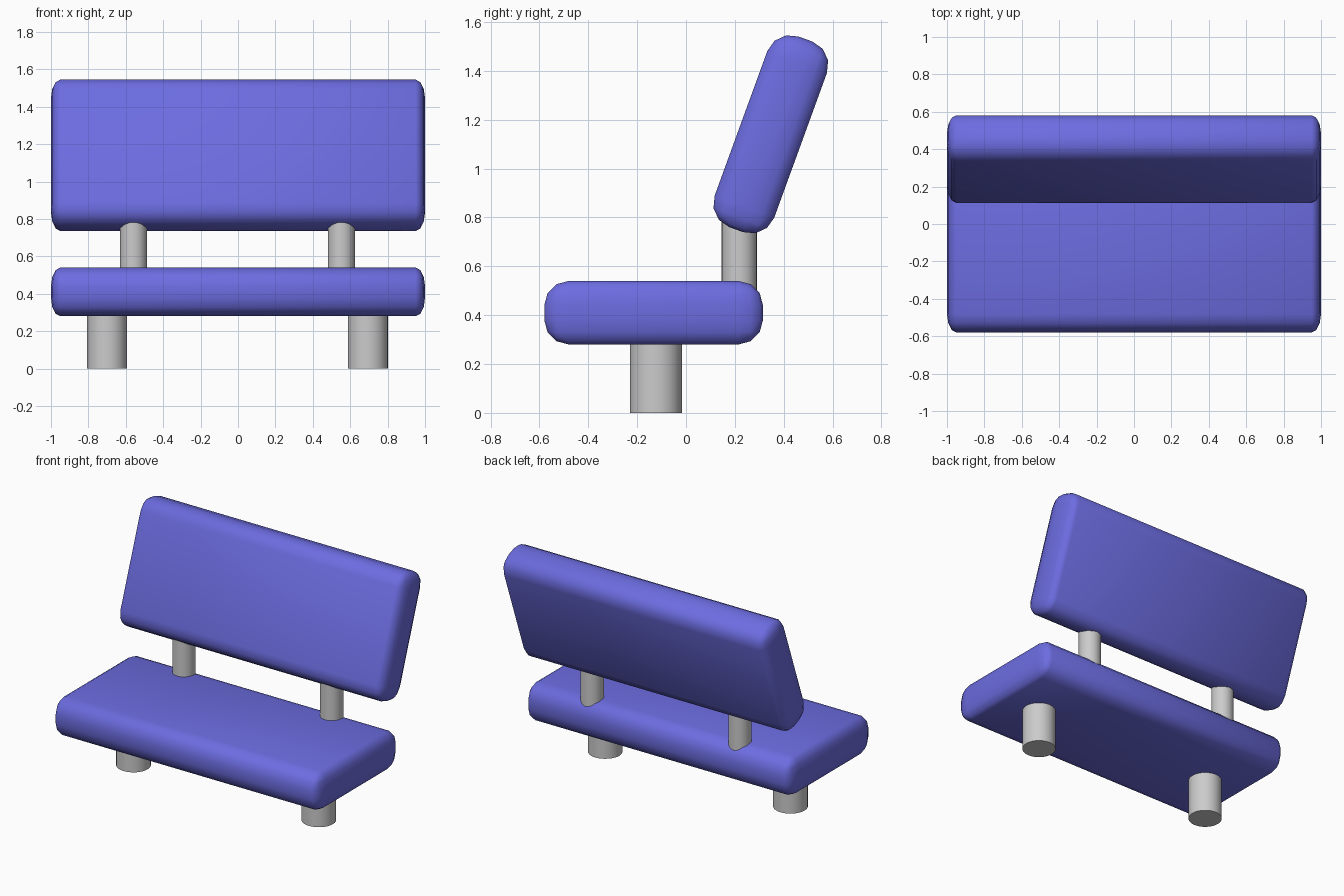
import bpy, bmesh, math
from mathutils import Matrix

if "Cube" in bpy.data.objects:
    bpy.data.objects.remove(bpy.data.objects["Cube"])

BEVEL = (0.05, 0.1, 0.1)  # rounding is tighter along the length

blue = bpy.data.materials.new("blue_cushion")
blue.diffuse_color = (0.15, 0.15, 0.75, 1)
blue.use_nodes = True
blue.node_tree.nodes["Principled BSDF"].inputs["Base Color"].default_value = blue.diffuse_color


def cushion(name, size, location, tilt=0.0):
    """Rounded slab: bevelled by one unit in stretched space, then scaled back."""
    bm = bmesh.new()
    bmesh.ops.create_cube(bm, size=1)
    bmesh.ops.scale(bm, vec=[s / b for s, b in zip(size, BEVEL)], verts=bm.verts)
    bmesh.ops.bevel(bm, geom=bm.edges[:], offset=1, segments=3, profile=0.5,
                    affect='EDGES')
    bmesh.ops.scale(bm, vec=BEVEL, verts=bm.verts)
    bm.transform(Matrix.Translation(location) @ Matrix.Rotation(tilt, 4, 'X'))
    bmesh.ops.recalc_face_normals(bm, faces=bm.faces)
    for f in bm.faces:
        f.smooth = True
    mesh = bpy.data.meshes.new(name)
    bm.to_mesh(mesh)
    bm.free()
    mesh.materials.append(blue)
    obj = bpy.data.objects.new(name, mesh)
    bpy.context.collection.objects.link(obj)


def post(name, x, y, radius, z0, z1):
    bpy.ops.mesh.primitive_cylinder_add(vertices=32, radius=radius, depth=z1 - z0,
                                        location=(x, y, (z0 + z1) / 2))
    bpy.context.object.name = name
    bpy.ops.object.shade_smooth_by_angle(angle=math.radians(30))


# Cushions
cushion("seat", (2, 0.895, 0.26), (0, -0.1325, 0.41))
cushion("backrest", (2, 0.26, 0.83), (0, 0.347, 1.14), math.radians(-20))

# Legs under the seat and posts carrying the backrest
for side, label in ((-1, "left"), (1, "right")):
    post(label + "_leg", side * 0.697 - 0.003, -0.123, 0.107, 0, 0.4)
    post(label + "_back_post", side * 0.556 - 0.003, 0.218, 0.072, 0.42, 0.9)
